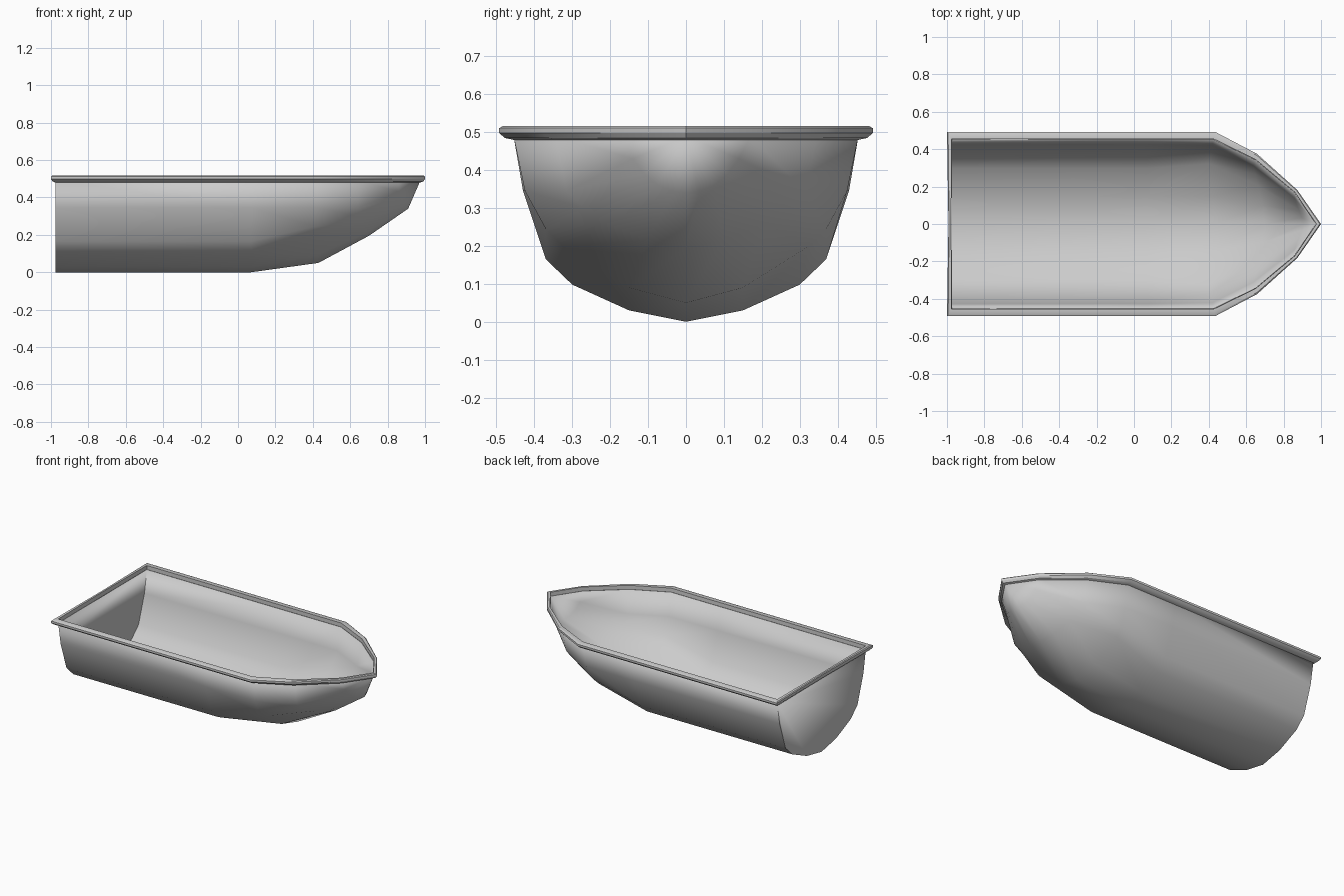
import bpy, bmesh, math

if "Cube" in bpy.data.objects:
    bpy.data.objects.remove(bpy.data.objects["Cube"])


def finish(name, bm, angle):
    bmesh.ops.remove_doubles(bm, verts=bm.verts, dist=0.0005)
    bmesh.ops.recalc_face_normals(bm, faces=bm.faces)
    mesh = bpy.data.meshes.new(name)
    bm.to_mesh(mesh)
    bm.free()
    obj = bpy.data.objects.new(name, mesh)
    bpy.context.collection.objects.link(obj)
    bpy.ops.object.select_all(action='DESELECT')
    obj.select_set(True)
    bpy.context.view_layer.objects.active = obj
    bpy.ops.object.shade_smooth_by_angle(angle=math.radians(angle))
    return obj


def both_sides(half):
    """Half outline starting on the centre plane, mirrored to the other side."""
    return [(x, -y, z) for x, y, z in half[:0:-1]] + half


# Hull: half sections from keel to gunwale, lofted from stern to stem
section = [(0, 0), (.15, .03), (.30, .098), (.37, .165), (.43, .345), (.455, .49)]
stations = [
    [(-.975, y, z) for y, z in section],
    [(.07, y, z) for y, z in section],
    [(.43, 0, .05), (.42, .15, .09), (.40, .325, .20),
     (.41, .37, .245), (.42, .425, .345), (.425, .455, .49)],
    [(.70, 0, .195), (.69, .10, .215), (.665, .21, .26),
     (.65, .27, .30), (.64, .315, .345), (.65, .345, .49)],
    [(.91, 0, .34), (.90, .035, .345), (.885, .075, .36),
     (.87, .11, .39), (.862, .14, .43), (.86, .17, .49)],
    [(.975, 0, .49)] * 6,
]
bm = bmesh.new()
rows = [[bm.verts.new(p) for p in both_sides(s)] for s in stations]
for a, b in zip(rows, rows[1:]):
    for i in range(len(a) - 1):
        bm.faces.new((a[i], b[i], b[i + 1], a[i + 1]))
# Flat transom
bm.faces.new(rows[0])
# Open shell: outward normals are set from the keel face direction
hull = finish("hull", bm, 35)
if min(hull.data.polygons, key=lambda p: p.center.z).normal.z > 0:
    hull.data.flip_normals()
shell = hull.modifiers.new("thin_shell", 'SOLIDIFY')
shell.thickness = 0.004
shell.offset = -1

# Gunwale rim: a small profile swept between the inner and outer plan outlines
inner = [(.975, 0), (.86, .17), (.65, .345), (.425, .455), (-.975, .455), (-.978, 0)]
outer = [(1.0, 0), (.873, .182), (.658, .375), (.433, .493), (-1.0, .493), (-.992, 0)]


def closed_loop(half):
    return half + [(x, -y) for x, y in half[-2:0:-1]]


profile = [(0, .48), (.6, .485), (1, .498), (1, .511), (.75, .516), (0, .516)]
bm = bmesh.new()
rings = []
for (ix, iy), (ox, oy) in zip(closed_loop(inner), closed_loop(outer)):
    rings.append([bm.verts.new((ix + (ox - ix) * t, iy + (oy - iy) * t, z))
                  for t, z in profile])
for k, a in enumerate(rings):
    b = rings[(k + 1) % len(rings)]
    for i in range(len(profile)):
        j = (i + 1) % len(profile)
        bm.faces.new((a[i], b[i], b[j], a[j]))
finish("gunwale_rim", bm, 30)
